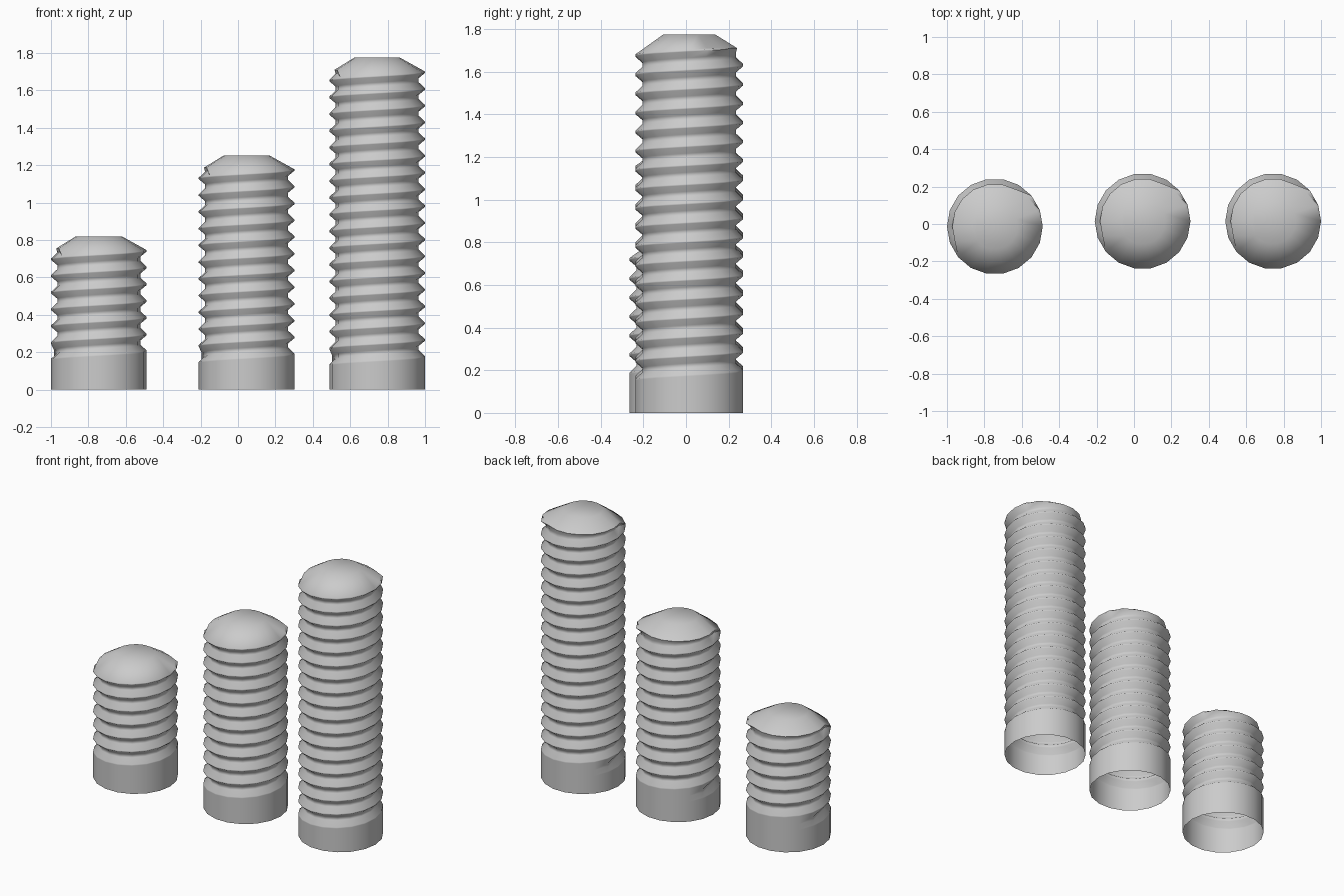
import bpy, math

if "Cube" in bpy.data.objects:
    bpy.data.objects.remove(bpy.data.objects["Cube"])

SIDES = 18
R, ROOT = 0.256, 0.222
PITCH = 0.0895
# One thread period going up from the crest: (fraction of pitch, radius)
PROFILE = [(0.0, R), (0.36, ROOT), (0.60, ROOT), (0.92, R)]


def threaded_rod(name, cx, cy, top, collar):
    """Open-bottomed rod: plain collar, right-handed helical thread, domed tip."""
    verts, faces, index = [], [], {}
    crest_left = top - 0.119          # crest height at the -x side (angle -180)
    start = math.floor((crest_left - collar) / PITCH + 0.5)   # turns of thread

    def add(r, k, z):
        a = 2 * math.pi * (k % SIDES) / SIDES
        key = (k % SIDES, round(r, 4), round(z, 4))
        if key not in index:
            index[key] = len(verts)
            verts.append((cx + r * math.cos(a), cy + r * math.sin(a), z))
        return index[key]

    def rim(k):
        """Edge of the dome: on the crest at front right, on the root at back left."""
        d = 360 * (k % SIDES) / SIDES
        if d > 215 or d == 0:
            t = (d or 360) / 360 - 0.5
            return R, crest_left + PITCH * t
        return 0.228 + 0.02 * max(0, 1 - d / 60), top - 0.065

    def point(i, j):
        # i counts steps along the helix, i = 0 is the last turn's -x side
        if j == len(PROFILE):
            i, j = i + SIDES, 0
        f, r = PROFILE[j]
        k = i + SIDES // 2
        z = crest_left + PITCH * (i / SIDES + f)
        if i < -start * SIDES:
            r = R
        rr, rz = rim(k)
        if z >= rz - 0.002:
            return add(rr, k, rz)
        if z <= 0.004:
            return add(R, k, 0)
        return add(r, k, z)

    def face(ids):
        ids = list(dict.fromkeys(ids))
        if len(ids) > 2:
            faces.append(ids)

    # Helical wall, clamped at the floor and at the dome rim
    low = -SIDES * (int(crest_left / PITCH) + 3)
    for i in range(low, 2 * SIDES):
        for j in range(len(PROFILE)):
            face([point(i, j), point(i + 1, j), point(i + 1, j + 1), point(i, j + 1)])

    # Domed tip
    for k in range(SIDES):
        (r0, z0), (r1, z1) = rim(k), rim(k + 1)
        face([add(r0, k, z0), add(r1, k + 1, z1), add(0.122, k + 1, top), add(0.122, k, top)])
    face([add(0.122, k, top) for k in range(SIDES)])

    mesh = bpy.data.meshes.new(name)
    mesh.from_pydata(verts, [], faces)
    mesh.validate()
    for p in mesh.polygons:
        p.use_smooth = True
    obj = bpy.data.objects.new(name, mesh)
    bpy.context.collection.objects.link(obj)
    bpy.ops.object.select_all(action='DESELECT')
    obj.select_set(True)
    bpy.context.view_layer.objects.active = obj
    bpy.ops.object.shade_smooth_by_angle(angle=math.radians(60))


threaded_rod("short_threaded_rod", -0.744, -0.013, 0.82, 0.16)
threaded_rod("medium_threaded_rod", 0.046, 0.015, 1.252, 0.15)
threaded_rod("long_threaded_rod", 0.744, 0.015, 1.775, 0.09)
